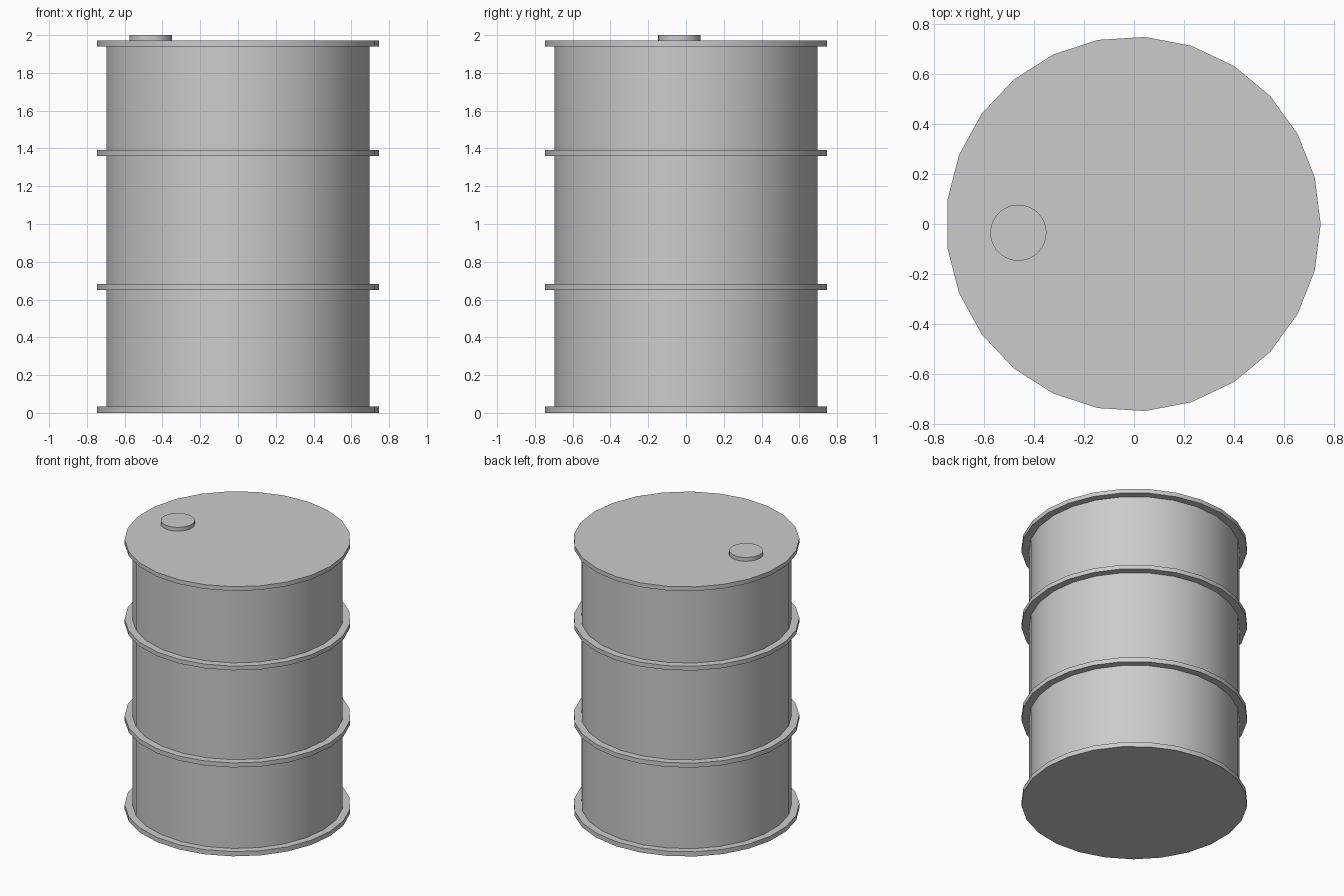
import bpy, bmesh
from math import cos, sin, tau, radians

if "Cube" in bpy.data.objects:
    bpy.data.objects.remove(bpy.data.objects["Cube"])

SIDES = 25      # vertex on the +x axis
CX = -0.003     # offset that centres the odd-sided outline
BODY_R, HOOP_R = 0.698, 0.749


def finish(name, bm):
    bmesh.ops.recalc_face_normals(bm, faces=bm.faces)
    mesh = bpy.data.meshes.new(name)
    bm.to_mesh(mesh)
    bm.free()
    obj = bpy.data.objects.new(name, mesh)
    bpy.context.collection.objects.link(obj)
    bpy.ops.object.select_all(action='DESELECT')
    obj.select_set(True)
    bpy.context.view_layer.objects.active = obj
    bpy.ops.object.shade_smooth_by_angle(angle=radians(30))
    return obj


def ring_verts(bm, r, z, sides, cx, cy):
    return [bm.verts.new((cx + r * cos(tau * i / sides),
                          cy + r * sin(tau * i / sides), z)) for i in range(sides)]


def bridge(bm, a, b):
    n = len(a)
    for i in range(n):
        j = (i + 1) % n
        bm.faces.new((a[i], a[j], b[j], b[i]))


def disc(name, r, z0, z1, sides=SIDES, cx=CX, cy=0.0):
    bm = bmesh.new()
    low = ring_verts(bm, r, z0, sides, cx, cy)
    high = ring_verts(bm, r, z1, sides, cx, cy)
    bridge(bm, low, high)
    bm.faces.new(low[::-1])
    bm.faces.new(high)
    return finish(name, bm)


def hoop(name, z0, z1):
    bm = bmesh.new()
    profile = [(BODY_R, z0), (HOOP_R, z0), (HOOP_R, z1), (BODY_R, z1)]
    loops = [ring_verts(bm, r, z, SIDES, CX, 0.0) for r, z in profile]
    for k in range(4):
        bridge(bm, loops[k], loops[(k + 1) % 4])
    return finish(name, bm)


# Drum wall and base
disc("drum_body", BODY_R, 0.0, 1.95)

# Reinforcing hoops
hoop("bottom_hoop", 0.0, 0.034)
hoop("lower_hoop", 0.65, 0.683)
hoop("upper_hoop", 1.36, 1.391)

# Lid and filler cap
disc("lid", HOOP_R, 1.941, 1.972)
disc("filler_cap", 0.112, 1.965, 2.0, sides=40, cx=-0.462, cy=-0.035)
